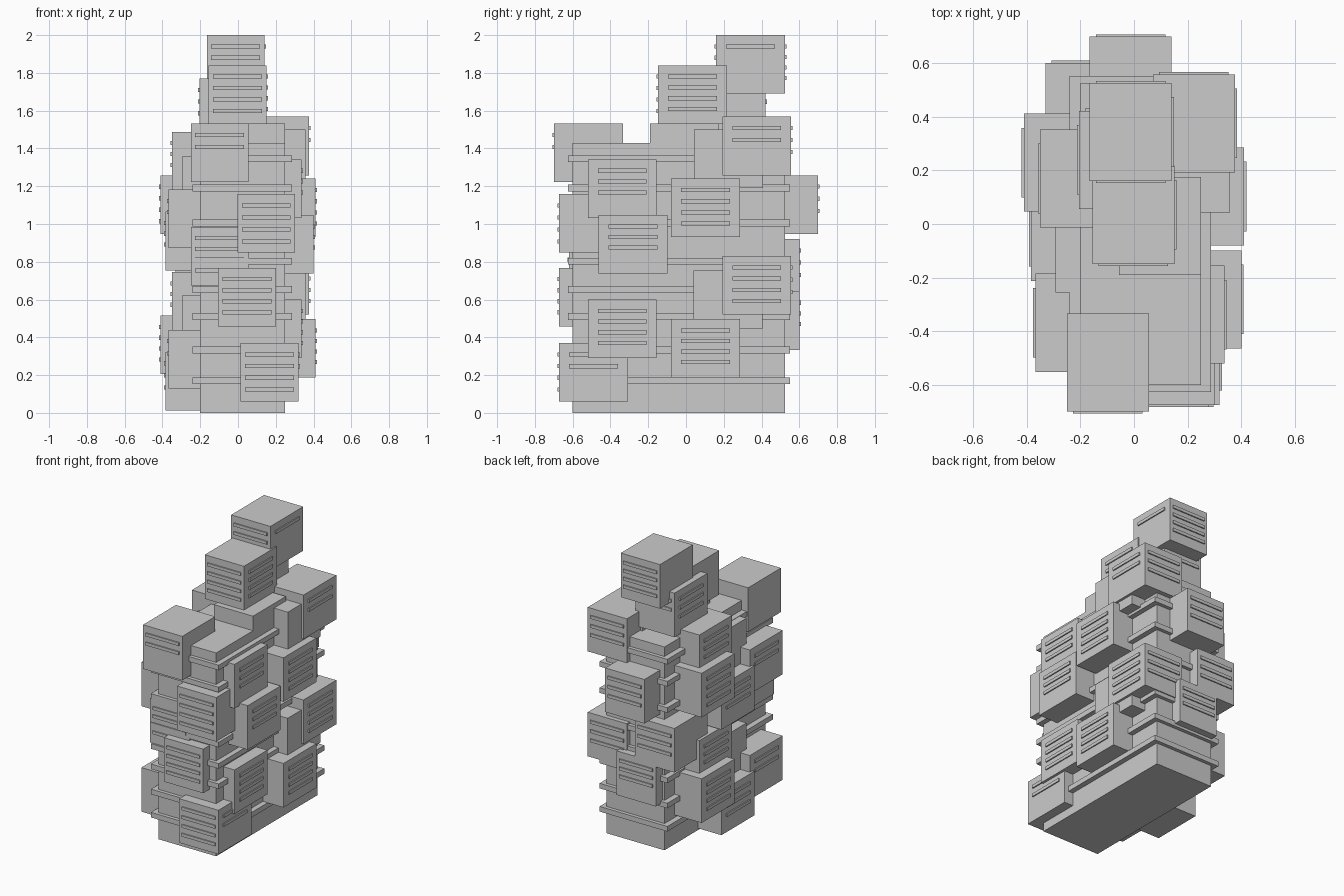
import bpy, bmesh, random
from mathutils import Vector

if "Cube" in bpy.data.objects:
    bpy.data.objects.remove(bpy.data.objects["Cube"])

random.seed(4)
SX, SY, SZ = 0.305, 0.365, 0.31   # every capsule has the same size


def add_box(bm, lo, hi):
    made = bmesh.ops.create_cube(bm, size=1)
    for v in made["verts"]:
        v.co = Vector([lo[i] + (v.co[i] + 0.5) * (hi[i] - lo[i]) for i in range(3)])


def finish(name, bm):
    mesh = bpy.data.meshes.new(name)
    bm.to_mesh(mesh)
    bm.free()
    obj = bpy.data.objects.new(name, mesh)
    bpy.context.collection.objects.link(obj)
    return obj


def box(name, lo, hi):
    bm = bmesh.new()
    add_box(bm, lo, hi)
    return finish(name, bm)


def slats(bm, lo, hi, side, offsets):
    # thin horizontal bars standing slightly proud of one capsule face
    t, p = 0.011, 0.008
    for d in offsets:
        z = hi[2] - d
        if side in "LR":
            x = lo[0] if side == "L" else hi[0]
            add_box(bm, (x - p, lo[1] + 0.053, z - t), (x + p, hi[1] - 0.053, z + t))
        else:
            y = lo[1] if side == "F" else hi[1]
            add_box(bm, (lo[0] + 0.023, y - p, z - t), (hi[0] - 0.023, y + p, z + t))


def capsule(name, x, y, z, faces):
    lo, hi = (x, y, z), (x + SX, y + SY, z + SZ)
    bm = bmesh.new()
    add_box(bm, lo, hi)
    for side, n in zip(faces[::2], faces[1::2]):
        step = random.uniform(0.055, 0.066)
        slats(bm, lo, hi, side, [0.06 + i * step for i in range(int(n))])
    return finish(name, bm)


# central shaft and its floor ledges
box("core_shaft", (-0.2, -0.6, 0), (0.25, 0.525, 1.43))
for i, z in enumerate([0.17, 0.333, 0.51, 0.653, 0.803, 1.005, 1.19, 1.345]):
    box(f"floor_ledge_{i}", (-0.24, -0.625, z - 0.018), (0.287, 0.55, z + 0.018))

# capsules: min corner, then face letter + slat count
groups = {
    "right_capsule": [
        (0.032, -0.52, 1.032, "R3"), (0.095, -0.463, 0.737, "R3"),
        (0.105, -0.08, 0.93, "R4"), (0.032, -0.52, 0.29, "R4"),
        (0.105, -0.08, 0.187, "R4"), (0.07, 0.192, 0.52, "R4B3"),
        (0.07, 0.192, 1.258, "R2B3"), (0.053, 0.043, 1.19, ""),
        (0.053, 0.04, 0.445, ""),
    ],
    "left_capsule": [
        (-0.35, -0.013, 1.178, "L3"), (-0.41, 0.046, 0.947, "L4"),
        (-0.367, -0.55, 0.872, "L2"), (-0.383, -0.212, 0.755, "L3"),
        (-0.35, -0.013, 0.435, "L3"), (-0.41, 0.046, 0.205, "L4"),
        (-0.367, -0.55, 0.13, "L2"), (-0.383, -0.212, 0.013, "L3"),
        (-0.293, -0.255, 1.05, ""), (-0.293, -0.255, 0.313, ""),
    ],
    "front_capsule": [
        (-0.25, -0.698, 1.222, "F2"), (-0.003, -0.673, 0.848, "F4"),
        (-0.25, -0.62, 0.675, "F4"), (-0.105, -0.673, 0.458, "F4"),
        (0.014, -0.673, 0.06, "F4R2"),
    ],
    "back_capsule": [
        (-0.165, 0.333, 0.948, "B3"), (-0.33, 0.235, 0.61, "B3"),
        (-0.185, 0.235, 0.333, "B3"),
    ],
    "roof_capsule": [
        (-0.055, -0.19, 1.222, ""), (-0.205, 0.056, 1.46, "L3B2"),
        (-0.155, -0.148, 1.53, "F4R4"), (-0.165, 0.16, 1.69, "F2B4R1"),
    ],
}
for name, items in groups.items():
    for i, (x, y, z, faces) in enumerate(items):
        capsule(f"{name}_{i}", x, y, z, faces)
